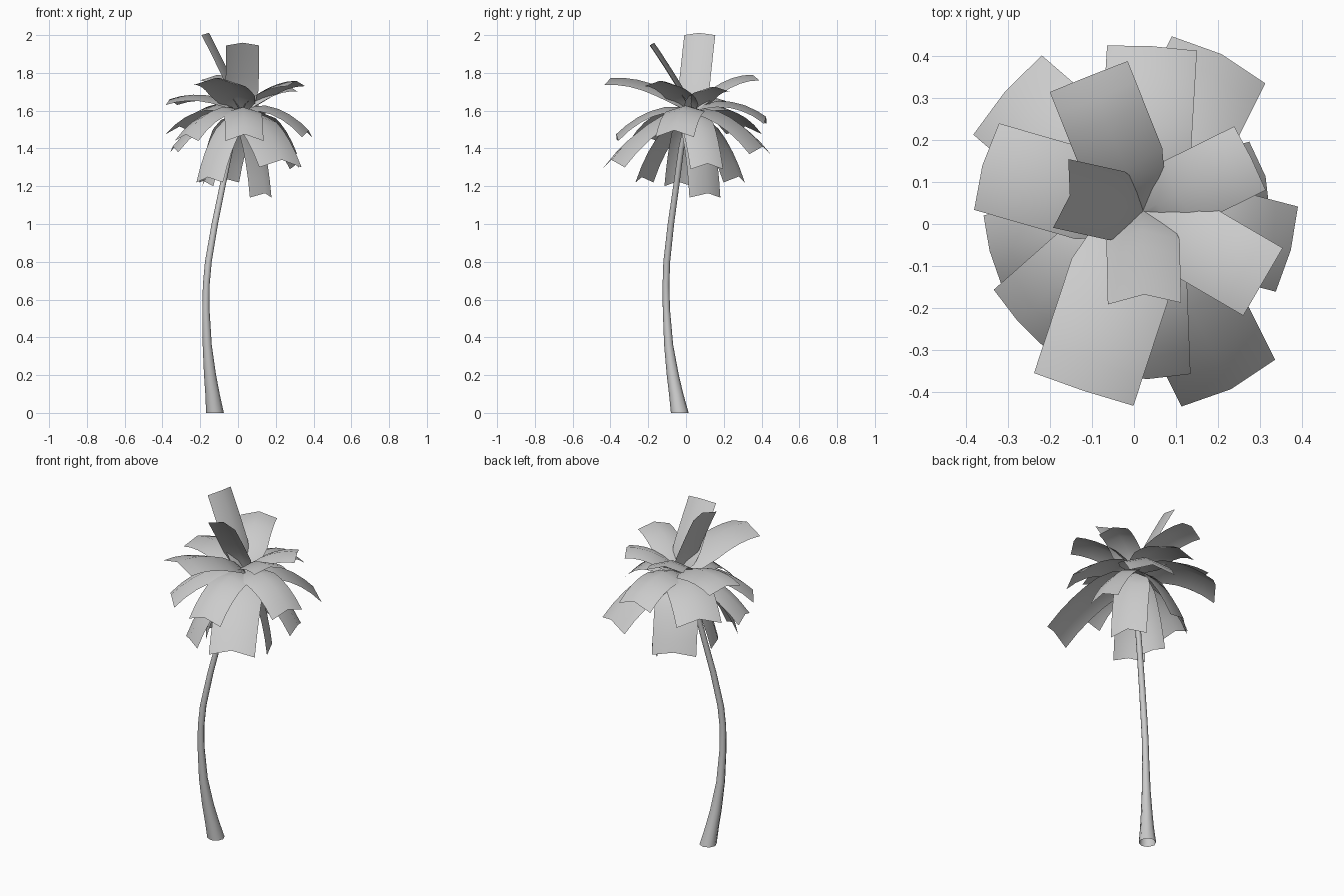
import bpy, bmesh, math
from mathutils import Vector

cube = bpy.data.objects.get("Cube")
if cube:
    bpy.data.objects.remove(cube, do_unlink=True)

grey = bpy.data.materials.new("pale grey")
grey.use_nodes = True
colour = (0.6, 0.6, 0.6, 1)
grey.diffuse_color = colour
grey.node_tree.nodes["Principled BSDF"].inputs["Base Color"].default_value = colour


def finish(bm, name, angle):
    mesh = bpy.data.meshes.new(name)
    bm.to_mesh(mesh)
    bm.free()
    mesh.materials.append(grey)
    obj = bpy.data.objects.new(name, mesh)
    bpy.context.collection.objects.link(obj)
    bpy.ops.object.select_all(action='DESELECT')
    obj.select_set(True)
    bpy.context.view_layer.objects.active = obj
    bpy.ops.object.shade_smooth_by_angle(angle=math.radians(angle))


def skin(bm, rows, closed=False):
    """Join neighbouring rows of vertices with quads."""
    for a, b in zip(rows, rows[1:]):
        n = len(a)
        for i in range(n if closed else n - 1):
            j = (i + 1) % n
            bm.faces.new((a[i], a[j], b[j], b[i]))


# Trunk: leaning, tapering open tube (x, y, z, radius)
def make_trunk(path, sides=8):
    bm = bmesh.new()
    rings = []
    for x, y, z, r in path:
        rings.append([bm.verts.new((x + r * math.cos(math.tau * i / sides),
                                    y + r * math.sin(math.tau * i / sides), z))
                      for i in range(sides)])
    skin(bm, rings, closed=True)
    finish(bm, "trunk", 60)


make_trunk([(-.122, -.033, 0, .047), (-.135, -.052, .1, .038), (-.148, -.07, .2, .032),
            (-.163, -.092, .36, .024), (-.17, -.104, .55, .019), (-.168, -.106, .68, .018),
            (-.157, -.102, .8, .018), (-.123, -.08, 1.0, .017), (-.082, -.052, 1.2, .016),
            (-.04, -.025, 1.4, .015), (.01, .015, 1.59, .014)])

# Fronds: folded, arching sheets with square ends that widen quickly from the crown
CROWN = Vector((.02, .03, 1.59))
STEPS = 6


def make_frond(name, tip, width, lift, reach):
    tip = Vector(tip)
    flat = Vector((tip.x - CROWN.x, tip.y - CROWN.y, 0))
    side = Vector((-flat.y, flat.x, 0)).normalized()
    bend = CROWN + flat * reach
    bend.z = (CROWN.z + tip.z) / 2 + lift
    notch = .02 if tip.z < CROWN.z else 0
    bm = bmesh.new()
    rows = []
    for k in range(STEPS + 1):
        t = k / STEPS
        p = CROWN * (1 - t) ** 2 + bend * 2 * t * (1 - t) + tip * t * t
        along = ((bend - CROWN) * (1 - t) + (tip - bend) * t).normalized()
        up = along.cross(side)
        half = width / 2 * min(1, .15 + 4 * t)
        ridge = p + up * half * .3 - along * (notch if k == STEPS else 0)
        rows.append([bm.verts.new(v) for v in (p - side * half, ridge, p + side * half)])
    skin(bm, rows)
    finish(bm, name, 50)


# Each tier: (tip, width, lift of the arch, reach of the bend)
TIERS = {
    "upright_frond": [
        ((-.175, .073, 2.0), .168, .0, .45),
        ((.025, -.19, 1.945), .175, .0, .45)],
    "upper_frond": [
        ((-.12, -.395, 1.735), .25, .09, .55),
        ((-.108, .352, 1.76), .2, .09, .55),
        ((.308, -.138, 1.73), .187, .07, .55),
        ((.277, .157, 1.7), .17, .07, .55),
        ((-.352, .137, 1.63), .215, .08, .55)],
    "middle_frond": [
        ((.043, .42, 1.53), .215, .11, .55),
        ((-.302, .308, 1.475), .25, .11, .55),
        ((-.272, -.228, 1.44), .19, .11, .55),
        ((.035, -.362, 1.44), .2, .11, .55),
        ((.365, -.06, 1.46), .21, .11, .55)],
    "lower_frond": [
        ((.202, .392, 1.37), .25, .1, .55),
        ((.225, -.38, 1.3), .25, .1, .55),
        ((-.338, -.062, 1.38), .17, .1, .55),
        ((.3, .11, 1.29), .18, .1, .55)],
    "drooping_frond": [
        ((.12, .1, 1.14), .2, .08, .75),
        ((-.1, .255, 1.22), .24, .08, .62),
        ((-.15, -.22, 1.22), .17, .08, .65),
        ((-.16, -.04, 1.2), .16, .08, .65)],
}
for tier, fronds in TIERS.items():
    for i, frond in enumerate(fronds, 1):
        make_frond(f"{tier}_{i}", *frond)
